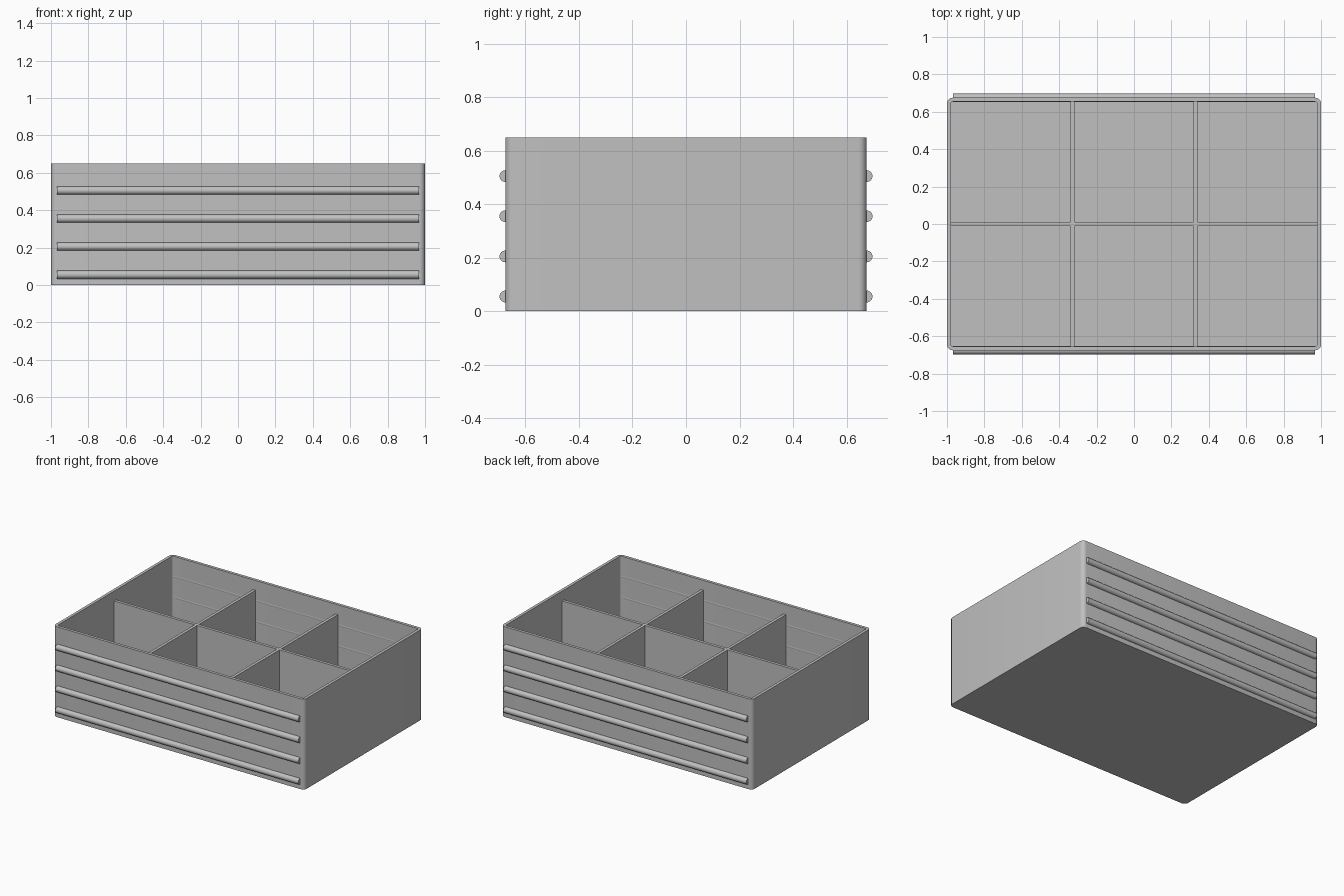
import bpy
import bmesh
from math import radians, pi
from mathutils import Matrix, Vector

old = bpy.data.objects.get("Cube")
if old:
    bpy.data.objects.remove(old, do_unlink=True)

HALF_X, HALF_Y, HEIGHT = 1.0, 0.675, 0.65
WALL = 0.021
DIVIDER_TOP = 0.58
ROD_RADIUS = 0.022

grey = bpy.data.materials.new("plain grey")
grey.use_nodes = True
colour = (0.53, 0.53, 0.53, 1)
grey.diffuse_color = colour
grey.node_tree.nodes["Principled BSDF"].inputs["Base Color"].default_value = colour


def finish(bm, name, smooth=False):
    bmesh.ops.recalc_face_normals(bm, faces=bm.faces)
    mesh = bpy.data.meshes.new(name)
    bm.to_mesh(mesh)
    bm.free()
    mesh.materials.append(grey)
    obj = bpy.data.objects.new(name, mesh)
    bpy.context.collection.objects.link(obj)
    if smooth:
        bpy.ops.object.select_all(action="DESELECT")
        obj.select_set(True)
        bpy.context.view_layer.objects.active = obj
        bpy.ops.object.shade_smooth_by_angle(angle=radians(35))
    return obj


def box(x0, x1, y0, y1, z0, z1):
    bm = bmesh.new()
    bmesh.ops.create_cube(bm, size=1)
    bmesh.ops.scale(bm, vec=(x1 - x0, y1 - y0, z1 - z0), verts=bm.verts)
    centre = Vector((x0 + x1, y0 + y1, z0 + z1)) / 2
    bmesh.ops.translate(bm, vec=centre, verts=bm.verts)
    return bm


# Open tray: rounded upright corners, hollowed from the top
bm = box(-HALF_X, HALF_X, -HALF_Y, HALF_Y, 0, HEIGHT)
upright = [e for e in bm.edges
           if abs(e.verts[0].co.z - e.verts[1].co.z) > 0.1]
bmesh.ops.bevel(bm, geom=upright, offset=0.03, segments=6, profile=0.5,
                affect="EDGES")
bm.normal_update()
top = [f for f in bm.faces if f.normal.z > 0.9]
bmesh.ops.inset_region(bm, faces=top, thickness=WALL, use_even_offset=True)
floor = bmesh.ops.extrude_discrete_faces(bm, faces=top)["faces"][0]
bmesh.ops.translate(bm, vec=(0, 0, WALL - HEIGHT), verts=floor.verts)
finish(bm, "tray", smooth=True)

# Dividers: one lengthwise, two crosswise in front and back halves
half = WALL / 2
end_x, end_y = HALF_X - half, HALF_Y - half
finish(box(-end_x, end_x, -half, half, half, DIVIDER_TOP), "long_divider")
for side, x in (("right", -0.328), ("left", 0.328)):
    for place, y0, y1 in (("front", -end_y, -half), ("back", half, end_y)):
        finish(box(x - half, x + half, y0, y1, half, DIVIDER_TOP),
               f"{side}_{place}_divider")

# Grip rods along the front and back walls
for place, y in (("front", -HALF_Y), ("back", HALF_Y)):
    for i in range(4):
        bm = bmesh.new()
        bmesh.ops.create_cone(
            bm, cap_ends=True, segments=32, radius1=ROD_RADIUS,
            radius2=ROD_RADIUS, depth=1.935,
            matrix=Matrix.Translation((0, y, 0.055 + 0.15 * i))
            @ Matrix.Rotation(pi / 2, 4, "Y"))
        finish(bm, f"{place}_rod_{i + 1}", smooth=True)
